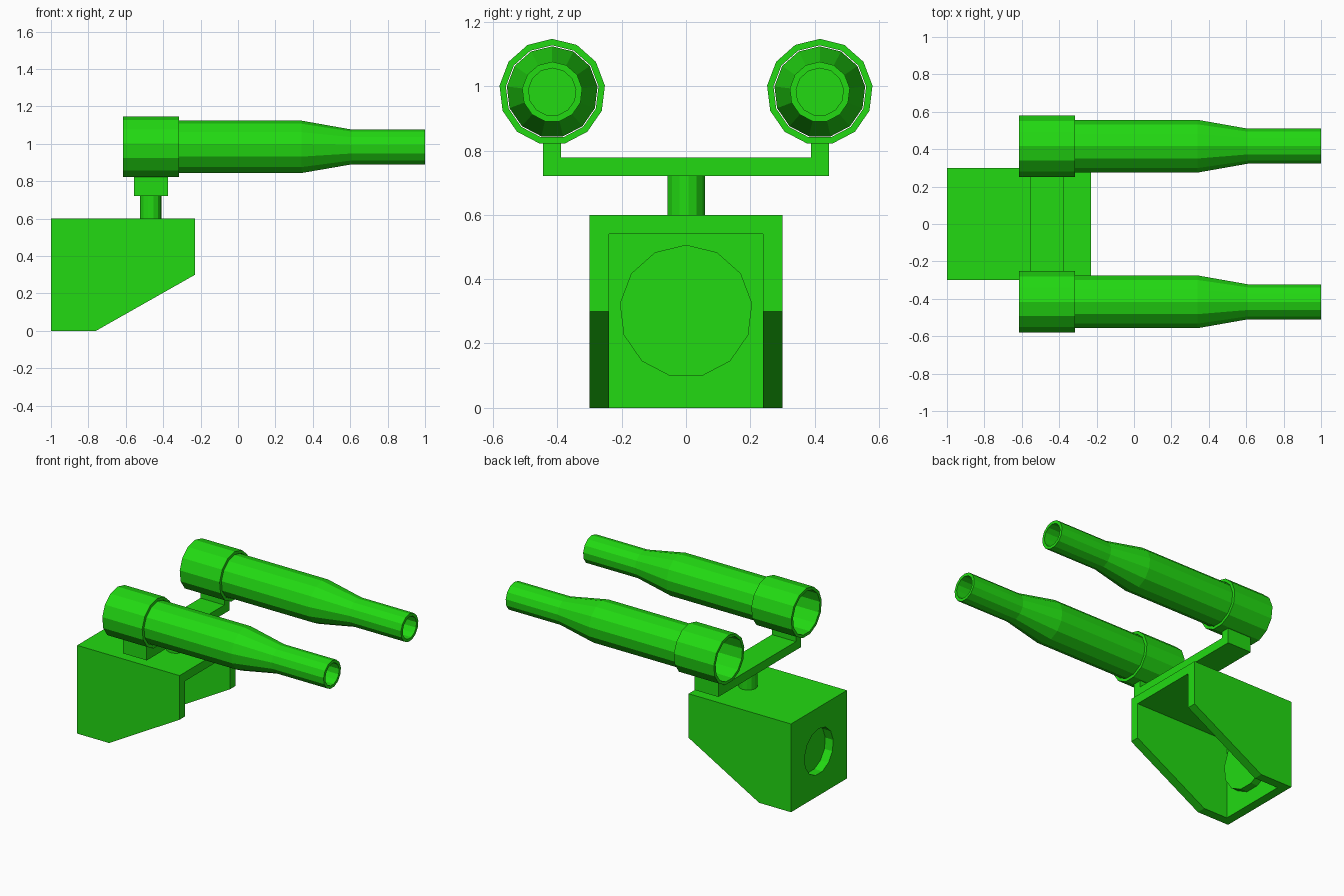
import bpy, bmesh, math

if "Cube" in bpy.data.objects:
    bpy.data.objects.remove(bpy.data.objects["Cube"])

SIDES = 13
green = bpy.data.materials.new("green_paint")
green.diffuse_color = (0.016, 0.70, 0.006, 1)
green.use_nodes = True
green.node_tree.nodes["Principled BSDF"].inputs["Base Color"].default_value = green.diffuse_color


def finish(name, bm, loc=(0, 0, 0)):
    bmesh.ops.recalc_face_normals(bm, faces=bm.faces)
    me = bpy.data.meshes.new(name)
    bm.to_mesh(me)
    bm.free()
    me.materials.append(green)
    ob = bpy.data.objects.new(name, me)
    ob.location = loc
    bpy.context.collection.objects.link(ob)
    return ob


def lathe(name, profile, y, z, closed=False):
    """Spin (x, radius) points around an x-parallel axis, one corner on top."""
    bm = bmesh.new()
    rings = []
    for x, r in profile:
        if r == 0:
            rings.append([bm.verts.new((x, 0, 0))] * SIDES)
        else:
            angles = [2 * math.pi * i / SIDES for i in range(SIDES)]
            rings.append([bm.verts.new((x, r * math.sin(a), r * math.cos(a))) for a in angles])
    pairs = list(zip(rings, rings[1:]))
    if closed:
        pairs.append((rings[-1], rings[0]))
    for a, b in pairs:
        for i in range(SIDES):
            j = (i + 1) % SIDES
            corners = list(dict.fromkeys((a[i], a[j], b[j], b[i])))
            bm.faces.new(corners)
    return finish(name, bm, (0, y, z))


def prism(name, profile, y0, y1):
    """Extrude an (x, z) outline along y."""
    bm = bmesh.new()
    face = bm.faces.new([bm.verts.new((x, y0, z)) for x, z in profile])
    out = bmesh.ops.extrude_face_region(bm, geom=[face])
    verts = [v for v in out["geom"] if isinstance(v, bmesh.types.BMVert)]
    bmesh.ops.translate(bm, verts=verts, vec=(0, y1 - y0, 0))
    return finish(name, bm)


def rect(x0, x1, z0, z1):
    return [(x0, z0), (x1, z0), (x1, z1), (x0, z1)]


def cut(target, cutter):
    mod = target.modifiers.new("cut", 'BOOLEAN')
    mod.operation = 'DIFFERENCE'
    mod.solver = 'EXACT'
    mod.object = cutter
    bpy.context.view_layer.objects.active = target
    bpy.ops.object.modifier_apply(modifier=mod.name)
    bpy.data.objects.remove(cutter)


# Hollow base housing, open at the front end and underneath
housing = prism("housing", [(-1, 0), (-0.76, 0), (-0.23, 0.3), (-0.23, 0.6), (-1, 0.6)], -0.3, 0.3)
cut(housing, prism("cavity_cutter", rect(-0.94, 0.2, -0.3, 0.54), -0.24, 0.24))
cut(housing, lathe("port_cutter", [(-1.1, 0), (-1.1, 0.155), (-0.9, 0.155), (-0.9, 0)], 0, 0.3))

# Cap closing the rear port from inside
lathe("port_cap", [(-0.94, 0), (-0.94, 0.207), (-0.89, 0.207), (-0.89, 0)], 0, 0.3)

# Post between housing and bracket
bm = bmesh.new()
bmesh.ops.create_cone(bm, cap_ends=True, segments=SIDES, radius1=0.0585, radius2=0.0585, depth=0.12)
finish("post", bm, (-0.467, 0, 0.66))

# Cross bracket with upturned ends
prism("bracket_bar", rect(-0.555, -0.375, 0.72, 0.778), -0.445, 0.445)

for side, s in (("left", 1), ("right", -1)):
    y0, y1 = sorted((s * 0.388, s * 0.445))
    prism(f"{side}_bracket_end", rect(-0.555, -0.375, 0.778, 0.824), y0, y1)
    # Open sleeve at the rear
    lathe(f"{side}_collar", [(-0.615, 0.165), (-0.315, 0.165), (-0.315, 0.145), (-0.615, 0.145)],
          s * 0.416, 0.982, closed=True)
    # Tapered hollow barrel, closed at the rear
    lathe(f"{side}_barrel", [(-0.34, 0), (-0.34, 0.142), (0.34, 0.142), (0.61, 0.094), (1, 0.094),
                             (1, 0.074), (0.61, 0.074), (0.34, 0.122), (-0.32, 0.122), (-0.32, 0)],
          s * 0.416, 0.982)
